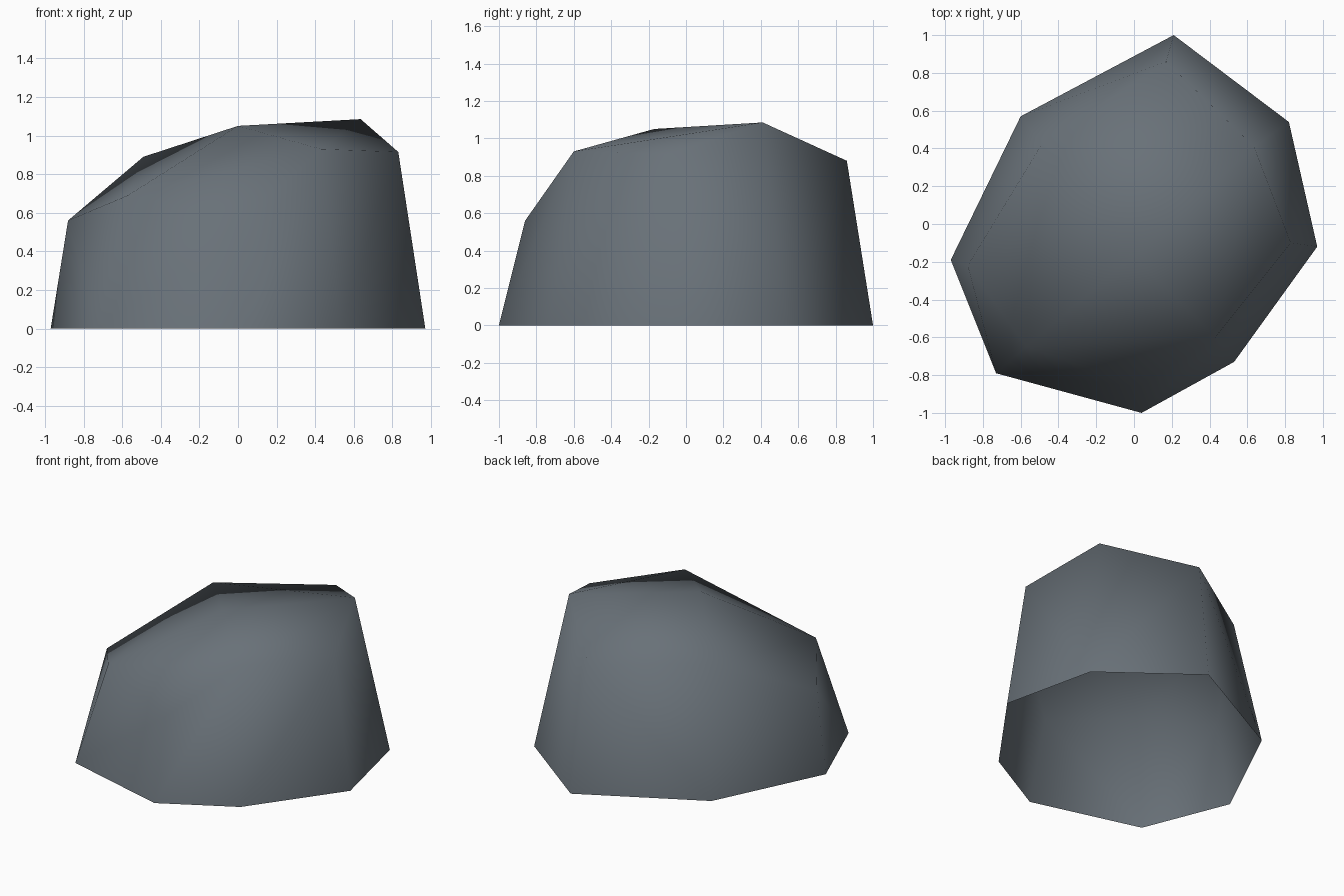
import bpy, bmesh

if "Cube" in bpy.data.objects:
    bpy.data.objects.remove(bpy.data.objects["Cube"])

# Eight-sided boulder: footprint outline and matching irregular shoulder ring
base_ring = [(0.21, 1.0), (-0.60, 0.57), (-0.97, -0.19), (-0.73, -0.79),
             (0.04, -1.0), (0.53, -0.73), (0.97, -0.12), (0.82, 0.54)]
shoulder_ring = [(0.17, 0.86, 0.88), (-0.49, 0.42, 0.89), (-0.88, -0.22, 0.56),
                 (-0.57, -0.65, 0.69), (0.03, -0.86, 0.56), (0.43, -0.60, 0.93),
                 (0.83, -0.10, 0.915), (0.635, 0.41, 1.085)]
crown = (0.0, -0.17, 1.05)

# Stone shell: chiselled convex hull of the two rings and the crown
bm = bmesh.new()
for x, y in base_ring:
    bm.verts.new((x, y, 0))
for p in shoulder_ring + [crown]:
    bm.verts.new(p)
bmesh.ops.convex_hull(bm, input=bm.verts[:])
bmesh.ops.recalc_face_normals(bm, faces=bm.faces)

# Open underside
under = [f for f in bm.faces if all(v.co.z < 0.001 for v in f.verts)]
bmesh.ops.delete(bm, geom=under, context='FACES')
for f in bm.faces:
    f.smooth = True

mesh = bpy.data.meshes.new("boulder")
bm.to_mesh(mesh)
bm.free()
boulder = bpy.data.objects.new("boulder", mesh)
bpy.context.collection.objects.link(boulder)

# Slate grey stone
stone = bpy.data.materials.new("slate_grey")
stone.diffuse_color = (0.140, 0.165, 0.188, 1)
stone.use_nodes = True
stone.node_tree.nodes["Principled BSDF"].inputs["Base Color"].default_value = stone.diffuse_color
mesh.materials.append(stone)
